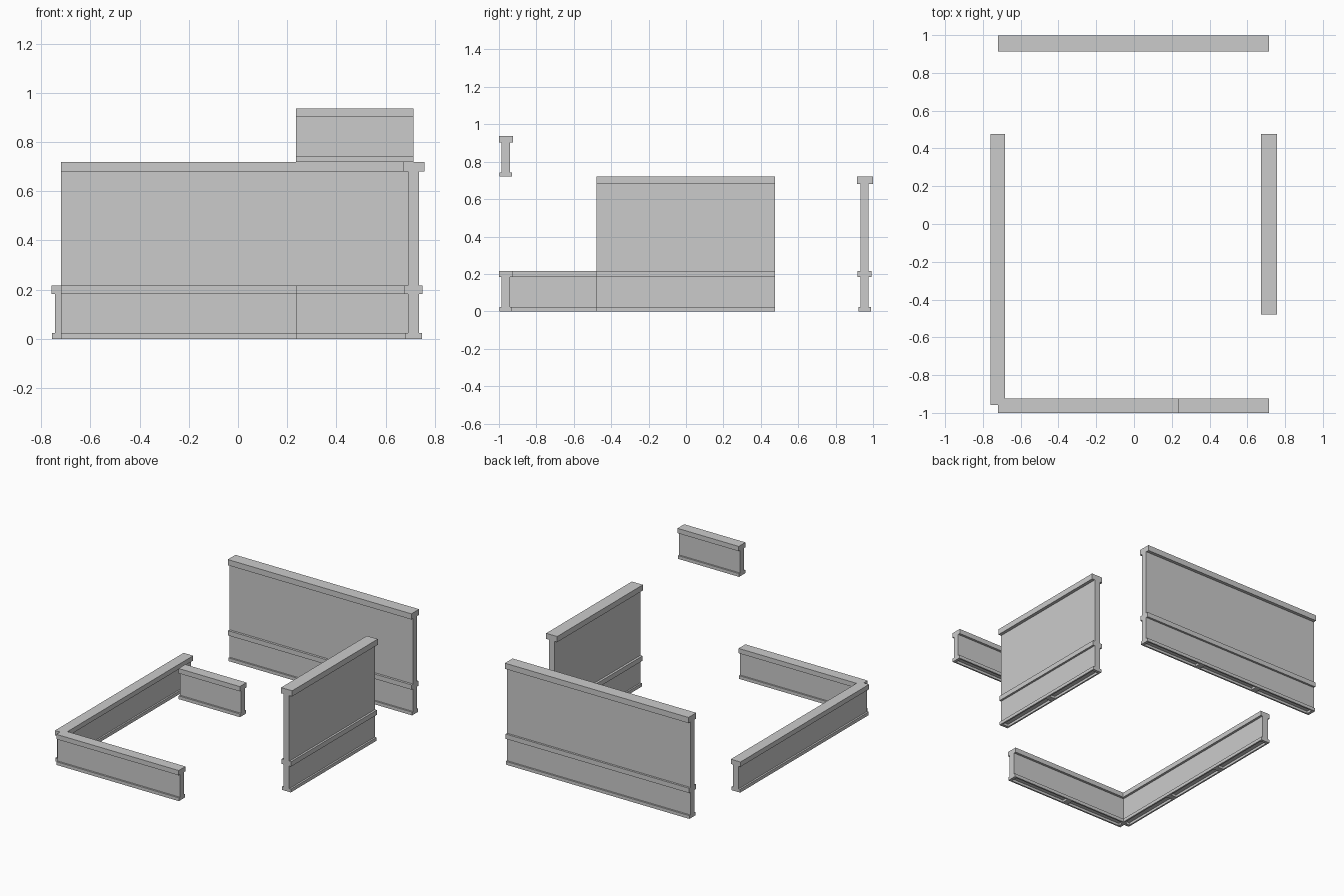
import bpy, bmesh
from mathutils import Matrix, Vector

if "Cube" in bpy.data.objects:
    bpy.data.objects.remove(bpy.data.objects["Cube"])

TILE = 0.478  # length of one wall module

# Half cross-sections: (offset to outer side, offset to inner side, z from, z to)
LOW = [(0.035, -0.033, 0.0, 0.023), (0.0225, -0.0215, 0.023, 0.183),
       (0.037, -0.038, 0.183, 0.217)]
HIGH = LOW + [(0.0225, -0.0215, 0.217, 0.68), (0.045, -0.041, 0.68, 0.72)]


def mesh_object(name, bm, matrix):
    bmesh.ops.recalc_face_normals(bm, faces=bm.faces)
    me = bpy.data.meshes.new(name)
    bm.to_mesh(me)
    bm.free()
    ob = bpy.data.objects.new(name, me)
    bpy.context.collection.objects.link(ob)
    ob.matrix_world = matrix
    return ob


def wall(name, bands, tiles, start, along, outward):
    """Extrude the stepped section from start, with a recess under each module."""
    a, o = Vector(along), Vector(outward)
    mat = Matrix((a, o, (0, 0, 1))).transposed().to_4x4()
    mat.translation = Vector(start)

    # stepped wall section swept along its length
    pts = [(b[0], z) for b in bands for z in b[2:]]
    pts += [(b[1], z) for b in reversed(bands) for z in (b[3], b[2])]
    bm = bmesh.new()
    face = bm.faces.new([bm.verts.new((0, y, z)) for y, z in pts])
    ext = bmesh.ops.extrude_face_region(bm, geom=[face], use_keep_orig=True)
    verts = [v for v in ext["geom"] if isinstance(v, bmesh.types.BMVert)]
    bmesh.ops.translate(bm, verts=verts, vec=(tiles * TILE, 0, 0))
    ob = mesh_object(name, bm, mat)

    # underside recesses
    bm = bmesh.new()
    for i in range(tiles):
        m = Matrix.Translation(((i + 0.5) * TILE, 0.001, 0)) @ \
            Matrix.Diagonal((TILE - 0.04, 0.046, 0.034, 1))
        bmesh.ops.create_cube(bm, size=1, matrix=m)
    cut = mesh_object(name + "_recess_cutter", bm, mat)
    cut.hide_render = True
    cut.hide_set(True)
    mod = ob.modifiers.new("recess", "BOOLEAN")
    mod.operation, mod.object, mod.solver = "DIFFERENCE", cut, "EXACT"
    return ob


# tall walls
wall("back_wall", HIGH, 3, (-0.719, 0.954, 0), (1, 0, 0), (0, 1, 0))
wall("right_wall", HIGH, 2, (0.713, 0.477, 0), (0, -1, 0), (1, 0, 0))

# low walls meeting at the front left corner
wall("left_low_wall", LOW, 3, (-0.722, -0.957, 0), (0, 1, 0), (-1, 0, 0))
wall("front_low_wall", LOW, 2, (-0.719, -0.963, 0), (1, 0, 0), (0, -1, 0))

# raised single module at the front right
wall("raised_front_wall", LOW, 1, (0.236, -0.963, 0.72), (1, 0, 0), (0, -1, 0))
